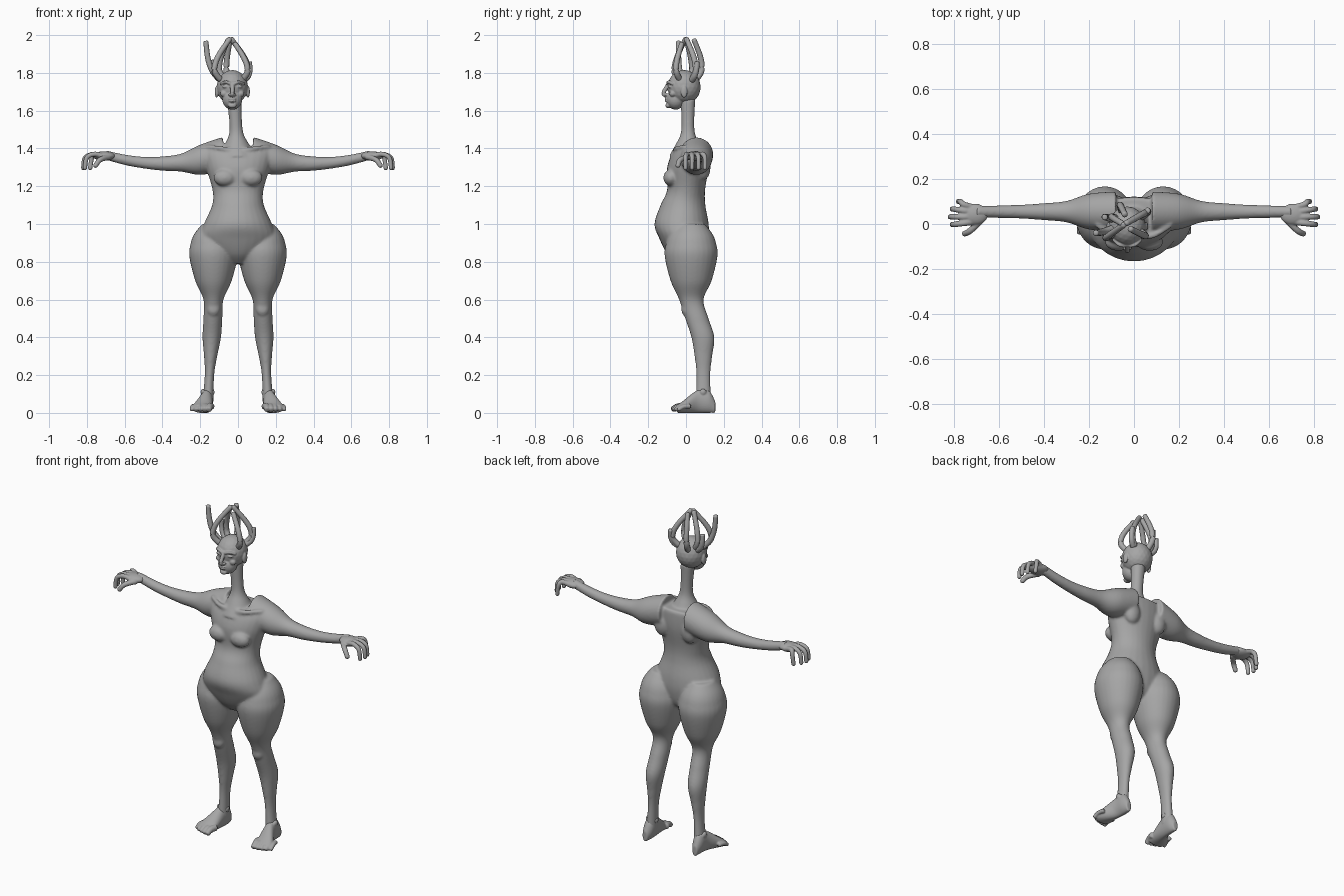
import bpy
import bmesh
import math
from mathutils import Vector, Matrix

default = bpy.data.objects.get("Cube")
if default:
    bpy.data.objects.remove(default)

# One clay grey for the whole figure
clay = bpy.data.materials.new("clay_grey")
clay.use_nodes = True
grey = (.38, .38, .38, 1)
clay.diffuse_color = grey
clay.node_tree.nodes["Principled BSDF"].inputs["Base Color"].default_value = grey


def spline(points, steps=6):
    """Smooth resampling of equal-length tuples."""
    pts = [Vector(p) for p in points]
    out = []
    for i in range(len(pts) - 1):
        before, start = pts[max(i - 1, 0)], pts[i]
        end, after = pts[i + 1], pts[min(i + 2, len(pts) - 1)]
        pull_start, pull_end = (end - before) / 2, (after - start) / 2
        for k in range(steps):
            t = k / steps
            ease = t * t * (3 - 2 * t)
            out.append(start.lerp(end, ease) + pull_start * (t * (1 - t) ** 2)
                       - pull_end * (t * t * (1 - t)))
    return out + [pts[-1]]


def circle(count):
    for i in range(count):
        angle = math.tau * i / count
        yield math.cos(angle), math.sin(angle)


def skin(bm, rings):
    """Bridge rings of points into a closed skin."""
    loops = [[bm.verts.new(point) for point in ring] for ring in rings]
    count = len(loops[0])
    for low, high in zip(loops, loops[1:]):
        for i in range(count):
            j = (i + 1) % count
            bm.faces.new((low[i], low[j], high[j], high[i]))
    bm.faces.new(loops[0][::-1])
    bm.faces.new(loops[-1])


def loft(bm, axis, sections, side=1):
    """Sections are (position on axis, centre u, centre v, radius u, radius v)."""
    rings = []
    for pos, u, v, radius_u, radius_v in spline(sections):
        ring = []
        for c, s in circle(28):
            a, b = u + radius_u * c, v + radius_v * s
            x, y, z = {"x": (pos, a, b), "y": (a, pos, b), "z": (a, b, pos)}[axis]
            ring.append((x * side, y, z))
        rings.append(ring)
    skin(bm, rings)


def tube(bm, path, radius, side=1):
    """Round-ended tube that tapers a little along its path."""
    pts = spline([(x * side, y, z) for x, y, z in path])
    last = len(pts) - 1
    rings = []
    for i, point in enumerate(pts):
        way = pts[min(i + 1, last)] - pts[max(i - 1, 0)]
        turn = way.to_track_quat("Z", "Y")
        r = radius * (1 - .2 * i / last)
        if i in (0, last):
            r /= 2
        rings.append([point + turn @ Vector((r * c, r * s, 0)) for c, s in circle(12)])
    skin(bm, rings)


def ball(bm, centre, radii, side=1):
    x, y, z = centre
    shape = Matrix.Translation((x * side, y, z)) @ Matrix.Diagonal((*radii, 1))
    bmesh.ops.create_icosphere(bm, subdivisions=3, radius=1, matrix=shape)


def finish(name, bm, voxel=None, blend=0):
    """Turn a bmesh into a smooth object, optionally fused into one skin."""
    bmesh.ops.recalc_face_normals(bm, faces=bm.faces)
    mesh = bpy.data.meshes.new(name)
    bm.to_mesh(mesh)
    bm.free()
    mesh.materials.append(clay)
    mesh.polygons.foreach_set("use_smooth", [True] * len(mesh.polygons))
    obj = bpy.data.objects.new(name, mesh)
    bpy.context.collection.objects.link(obj)
    if voxel:
        fuse = obj.modifiers.new("fuse", "REMESH")
        fuse.mode = "VOXEL"
        fuse.voxel_size = voxel
        fuse.use_smooth_shade = True
        soften = obj.modifiers.new("soften", "SMOOTH")
        soften.factor = .5
        soften.iterations = blend


def torso_section(z, width, front):
    back = min(.12, .75 * width)
    return z, 0, (back - front) / 2, width, (back + front) / 2


def neck_section(z, radius):
    return z, .08 - .06 * z, .01, radius, radius


def arm_section(x, radius):
    return x, .055, 1.32 + (x - .4) ** 2 / 2, radius, radius


def leg_section(z, radius):
    # The shin sits further out and further back than the thigh
    t = min(max((.62 - z) * 4, 0), 1)
    sway = t * t * (3 - 2 * t)
    return z, .13 + .06 * max(.55 - z, 0), .027 + .065 * sway, radius, radius + .012


def foot_section(y, x, width, height):
    return y, x, height / 2, width, height / 2


# Body: torso, neck, arms and legs fused into one soft skin
body = bmesh.new()
torso = [(1.41, .15, 0), (1.39, .19, .06), (1.3, .17, .1), (1.18, .135, .1), (1.1, .137, .135),
         (1, .18, .167), (.92, .2, .14), (.84, .13, .1), (.79, .05, .05)]
neck = [(1.36, .1), (1.43, .06), (1.48, .038), (1.55, .034), (1.66, .04)]
arm = [(.08, .09), (.2, .08), (.3, .048), (.4, .038), (.5, .031), (.6, .028), (.7, .025)]
leg = [(1, .06), (.95, .1), (.9, .12), (.83, .128), (.7, .097), (.6, .053), (.5, .05),
       (.4, .049), (.3, .035), (.2, .025), (.05, .03)]
loft(body, "z", [torso_section(*row) for row in torso])
loft(body, "z", [neck_section(*row) for row in neck])
for side in (-1, 1):
    loft(body, "x", [arm_section(*row) for row in arm], side)
    loft(body, "z", [leg_section(*row) for row in leg], side)
    ball(body, (.07, -.08, 1.245), (.06, .04, .045), side)    # chest
    ball(body, (.13, 0, .55), (.035, .025, .04), side)        # knee
    ball(body, (.09, .09, 1.3), (.05, .04, .07), side)        # shoulder blade
    tube(body, [(.02, -.055, 1.39), (.09, -.05, 1.4), (.17, 0, 1.41)], .014, side)  # collarbone
finish("body", body, .007, 8)

for side, label in ((-1, "right"), (1, "left")):
    # Hand with four drooping fingers and a thumb
    hand = bmesh.new()
    ball(hand, (.71, .043, 1.36), (.06, .048, .025), side)
    for i in range(4):
        base, tip = .075 - .022 * i, .1 - .034 * i
        reach = .82 - .009 * (i - 2) ** 2
        tube(hand, [(.72, base, 1.36), (.76, (base + tip) / 2, 1.37), (reach - .01, tip, 1.35),
                    (reach, tip, 1.285)], .0145, side)
    tube(hand, [(.68, .02, 1.355), (.73, -.03, 1.34), (.76, -.045, 1.3)], .016, side)
    finish(label + "_hand", hand, .004, 4)

    # Foot with spread toes
    foot = bmesh.new()
    heel_to_ball = [(.155, .165, .015, .06), (.12, .163, .03, .12), (.06, .167, .034, .12),
                    (-.02, .19, .053, .06), (-.045, .19, .05, .045)]
    loft(foot, "y", [foot_section(*row) for row in heel_to_ball], side)
    for i in range(5):
        x, tip = .15 + .023 * i, .002 * i * i - .076
        tube(foot, [(x - .01, tip + .07, .035), (x, tip + .03, .033), (x + .004, tip, .014)],
             .019 - .0015 * i, side)
    for x in (.136, .186):
        ball(foot, (x, .09, .11), (.012, .018, .018), side)   # ankle bone
    finish(label + "_foot", foot, .004, 4)

# Head with a simple face, set slightly off the centre line
HEAD_X = -.03
head = bmesh.new()
ball(head, (HEAD_X, -.01, 1.725), (.083, .088, .09))          # skull
ball(head, (HEAD_X, -.055, 1.66), (.053, .05, .055))          # jaw
tube(head, [(HEAD_X, -.085, 1.75), (HEAD_X, -.105, 1.72), (HEAD_X, -.12, 1.69),
            (HEAD_X, -.1, 1.677)], .0125)                     # nose
for height in (1.663, 1.651):
    ball(head, (HEAD_X, -.103, height), (.02, .01, .006))     # lips
ball(head, (HEAD_X, -.095, 1.627), (.022, .014, .014))        # chin
for side in (-1, 1):
    ball(head, (HEAD_X + side * .012, -.105, 1.685), (.009, .009, .008))   # nostril
    ball(head, (HEAD_X + side * .036, -.084, 1.727), (.018, .011, .008))   # eyelid
    ball(head, (HEAD_X + side * .083, -.01, 1.7), (.01, .018, .032))       # ear
    ball(head, (HEAD_X + side * .042, -.07, 1.69), (.022, .018, .018))     # cheek
    brow = [(.008, -.097, 1.742), (.036, -.092, 1.752), (.064, -.067, 1.74)]
    tube(head, [(HEAD_X + side * x, y, z) for x, y, z in brow], .009)
finish("head", head, .0035, 3)


def hair_lock(name, root, tip, bow):
    """Lock that rises from the scalp and bows away from the head centre."""
    start, end = Vector((*root, 1.76)), Vector(tip)
    outward = Vector((root[0] - HEAD_X, root[1], 0)).normalized()
    path = []
    for i in range(6):
        t = i / 5
        path.append(start.lerp(end, t) + outward * bow * math.sin(math.pi * t ** .7))
    bm = bmesh.new()
    tube(bm, path, .0165)
    finish(name, bm)


# Hair: thick upright locks, most of them arching inwards to the crown
locks = [((-.09, -.02), (-.17, -.04, 1.97), .03), ((-.09, -.04), (-.04, 0, 1.985), .06),
         ((-.07, .02), (-.05, 0, 1.98), .04), ((-.05, .05), (-.04, .04, 1.98), .04),
         ((.02, .03), (-.04, 0, 1.985), .06), ((.02, -.03), (-.02, -.02, 1.96), .05),
         ((.03, .03), (.06, .06, 1.86), .02), ((-.09, .02), (-.13, .03, 1.87), .02)]
for i, (root, tip, bow) in enumerate(locks):
    hair_lock(f"hair_lock_{i + 1}", root, tip, bow)
